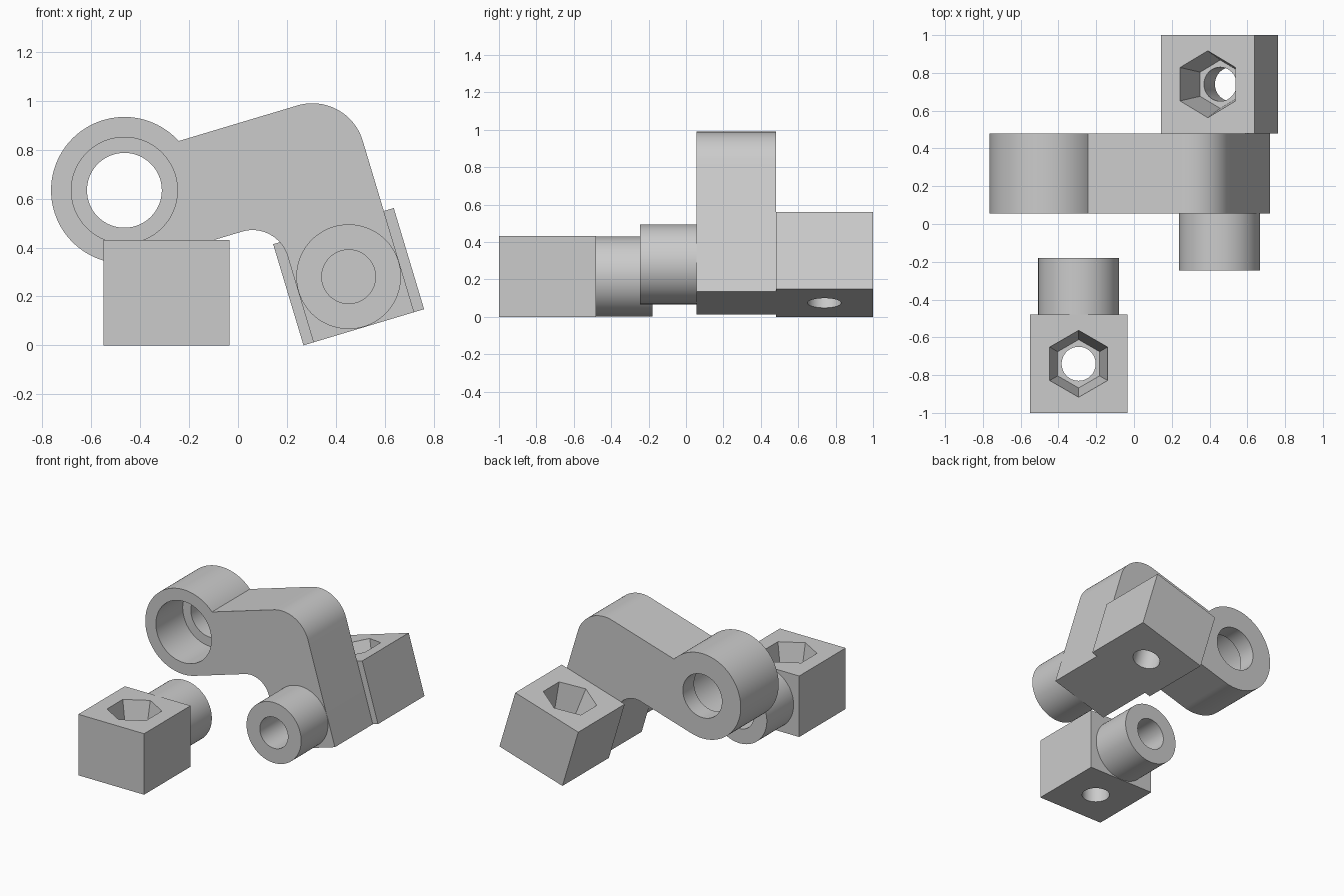
import bpy, bmesh, math
from math import cos, sin, radians

if "Cube" in bpy.data.objects:
    bpy.data.objects.remove(bpy.data.objects["Cube"])

grey = bpy.data.materials.new("plain grey")
grey.diffuse_color = (0.6, 0.6, 0.6, 1)
grey.use_nodes = True
grey.node_tree.nodes["Principled BSDF"].inputs["Base Color"].default_value = grey.diffuse_color

TILT = radians(16.7)
ARM_POS, BLOCK_POS = (0.4525, 0, 0.281), (-0.293, 0, 0.216)
H = 0.216            # half height of the blocks
PEG_R, BORE_R = 0.214, 0.11


def arc(cx, cz, r, a0, a1, n):
    """Points of an arc in degrees."""
    return [(cx + r * cos(radians(a0 + (a1 - a0) * i / n)),
             cz + r * sin(radians(a0 + (a1 - a0) * i / n))) for i in range(n + 1)]


def circle(r, n=96, cx=0, cz=0, start=0):
    return arc(cx, cz, r, start, start + 360, n)[:-1]


def along_y(pts, y):
    return [(x, y, z) for x, z in pts]


def along_z(pts, z, y):
    return [(px, py + y, z) for px, py in pts]


def loft(name, rings, caps=True):
    """Skin a stack of equal rings; optional end caps."""
    bm = bmesh.new()
    rows = [[bm.verts.new(p) for p in ring] for ring in rings]
    n = len(rows[0])
    for a, b in zip(rows, rows[1:]):
        for i in range(n):
            j = (i + 1) % n
            bm.faces.new((a[i], a[j], b[j], b[i]))
    if caps:
        bm.faces.new(rows[0])
        bm.faces.new(rows[-1])
    bmesh.ops.recalc_face_normals(bm, faces=bm.faces)
    me = bpy.data.meshes.new(name)
    bm.to_mesh(me)
    bm.free()
    me.materials.append(grey)
    ob = bpy.data.objects.new(name, me)
    bpy.context.collection.objects.link(ob)
    return ob


def select(ob):
    bpy.ops.object.select_all(action='DESELECT')
    ob.select_set(True)
    bpy.context.view_layer.objects.active = ob


def cut(ob, *cutters):
    for c in cutters:
        m = ob.modifiers.new("cut", 'BOOLEAN')
        m.operation, m.solver, m.object = 'DIFFERENCE', 'EXACT', c
        select(ob)
        bpy.ops.object.modifier_apply(modifier=m.name)
        bpy.data.objects.remove(c)


def place(ob, pos, tilt=0):
    ob.location = pos
    ob.rotation_euler.y = -tilt
    select(ob)
    bpy.ops.object.shade_smooth_by_angle(angle=radians(30))


def socket_block(name, y0, y1, pos, tilt=0):
    """Box with a tapered hex socket on top and a hole right through."""
    w, yc = 0.2575, (y0 + y1) / 2
    rect = [(-w, -H), (w, -H), (w, H), (-w, H)]
    ob = loft(name, [along_y(rect, y0), along_y(rect, y1)])
    hexagon = loft("hex_cutter", [along_z(circle(0.128, 6, start=30), H - 0.23, yc),
                                  along_z(circle(0.1877, 6, start=30), H + 0.05, yc)])
    drill = loft("drill_cutter", [along_z(circle(0.09, 64), -H - 0.1, yc),
                                  along_z(circle(0.09, 64), H - 0.1, yc)])
    cut(ob, hexagon, drill)
    place(ob, pos, tilt)


def peg(name, y_base, y_tip, pos, tilt=0):
    """Hollow round peg standing on a flat face."""
    ob = loft(name, [along_y(circle(PEG_R), y_base), along_y(circle(PEG_R), y_tip),
                     along_y(circle(BORE_R), y_tip), along_y(circle(BORE_R), y_base)], caps=False)
    place(ob, pos, tilt)


# Loose block with its peg
socket_block("front_block", -1.0, -0.48, BLOCK_POS)
peg("front_peg", -0.48, -0.18, BLOCK_POS)

# Bent arm: eye, inner fillet, leg, rounded elbow
EX, EZ = -0.777, 0.602
outline = (arc(EX, EZ, 0.30, 25.5, 270, 80) + arc(-0.365, 0.152, 0.15, 90, 0, 24)
           + [(-0.215, -H), (0.215, -H)] + arc(0, 0.516, 0.215, 0, 90, 24))
arm = loft("bent_arm", [along_y(outline, 0.055), along_y(outline, 0.48)])
# Stepped hole through the eye
cut(arm,
    loft("counterbore_cutter", [along_y(circle(0.217, cx=EX, cz=EZ), -0.05),
                                along_y(circle(0.217, cx=EX, cz=EZ), 0.355)]),
    loft("eye_cutter", [along_y(circle(0.153, cx=EX, cz=EZ), 0.3),
                        along_y(circle(0.153, cx=EX, cz=EZ), 0.6)]))
place(arm, ARM_POS, TILT)

# Peg and block carried by the arm
peg("arm_peg", 0.055, -0.245, ARM_POS, TILT)
socket_block("arm_block", 0.48, 1.0, ARM_POS, TILT)
